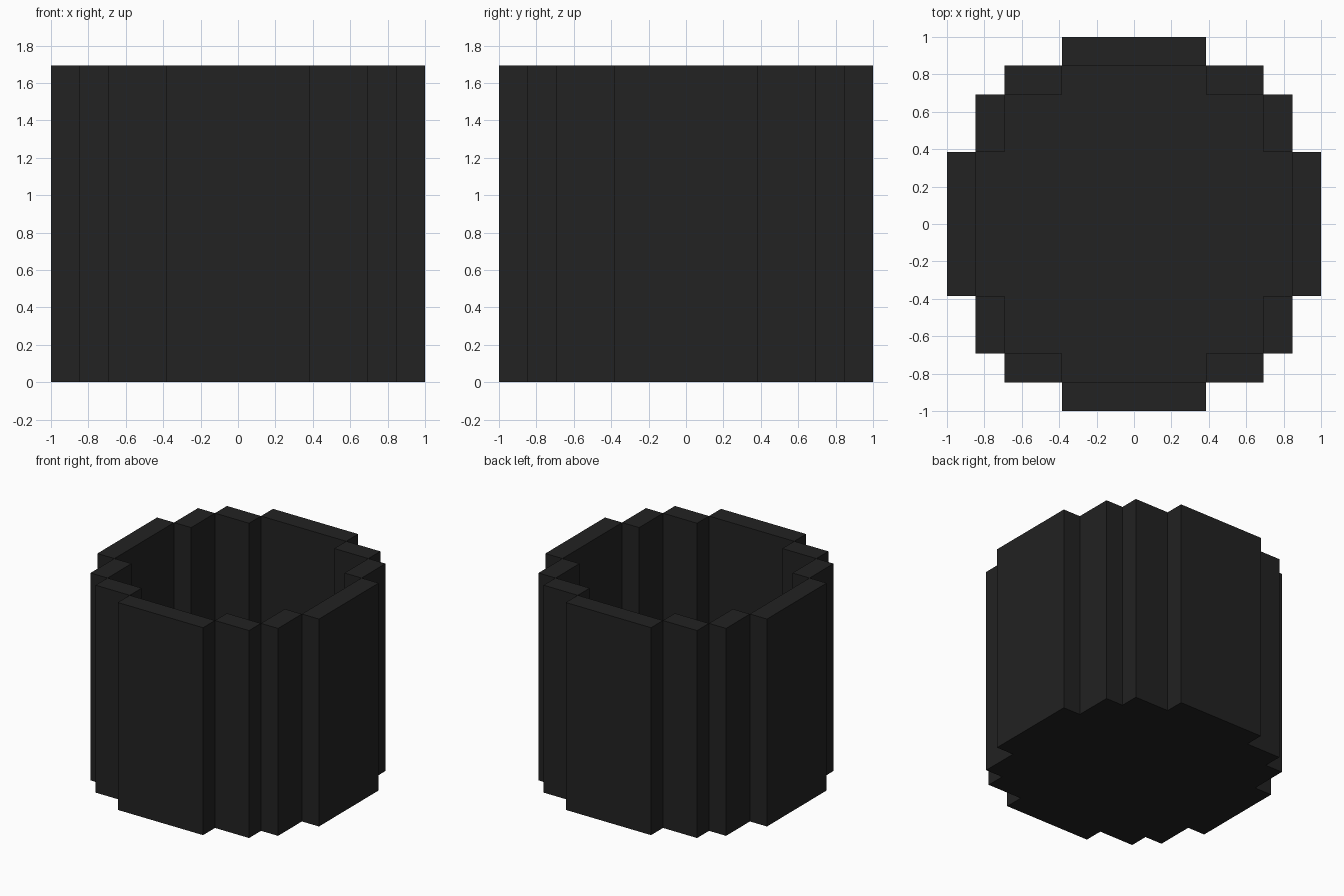
import bpy, bmesh

if "Cube" in bpy.data.objects:
    bpy.data.objects.remove(bpy.data.objects["Cube"])

U = 2 / 13          # one block unit
H = 11 * U          # wall height
FLOOR = U           # floor thickness

mat = bpy.data.materials.new("charcoal black")
mat.diffuse_color = (0.016, 0.016, 0.016, 1)
mat.use_nodes = True
mat.node_tree.nodes["Principled BSDF"].inputs["Base Color"].default_value = mat.diffuse_color


def finish(name, bm):
    bmesh.ops.recalc_face_normals(bm, faces=bm.faces)
    me = bpy.data.meshes.new(name)
    bm.to_mesh(me)
    bm.free()
    me.materials.append(mat)
    ob = bpy.data.objects.new(name, me)
    bpy.context.collection.objects.link(ob)


def box(name, x0, x1, y0, y1, z0, z1):
    bm = bmesh.new()
    bmesh.ops.create_cube(bm, size=1)
    for v in bm.verts:
        v.co = (x1 if v.co.x > 0 else x0,
                y1 if v.co.y > 0 else y0,
                z1 if v.co.z > 0 else z0)
    finish(name, bm)


# Four long side walls
a, b, c, d = 2.5 * U, 4.5 * U, 5.5 * U, 6.5 * U
box("wall_front", -a, a, -d, -c, 0, H)
box("wall_back", -a, a, c, d, 0, H)
box("wall_left", -d, -c, -a, a, 0, H)
box("wall_right", c, d, -a, a, 0, H)

# Two stepped corner walls in each quadrant
for sx in (-1, 1):
    for sy in (-1, 1):
        tag = ("left" if sx < 0 else "right") + ("_front" if sy < 0 else "_back")
        for part, px, py in (("corner_outer_", (b, c), (a, b)),
                             ("corner_inner_", (a, b), (b, c))):
            x0, x1 = sorted(sx * p for p in px)
            y0, y1 = sorted(sy * p for p in py)
            box(part + tag, x0, x1, y0, y1, 0, H)

# Stepped floor filling the ring
quarter = [(c, a), (b, a), (b, b), (a, b), (a, c)]
outline = (quarter + [(-x, y) for x, y in reversed(quarter)]
           + [(-x, -y) for x, y in quarter]
           + [(x, -y) for x, y in reversed(quarter)])
bm = bmesh.new()
base = bm.faces.new([bm.verts.new((x, y, 0)) for x, y in outline])
top = bmesh.ops.extrude_face_region(bm, geom=[base], use_keep_orig=True)["geom"]
bmesh.ops.translate(bm, vec=(0, 0, FLOOR),
                    verts=[g for g in top if isinstance(g, bmesh.types.BMVert)])
finish("floor", bm)
